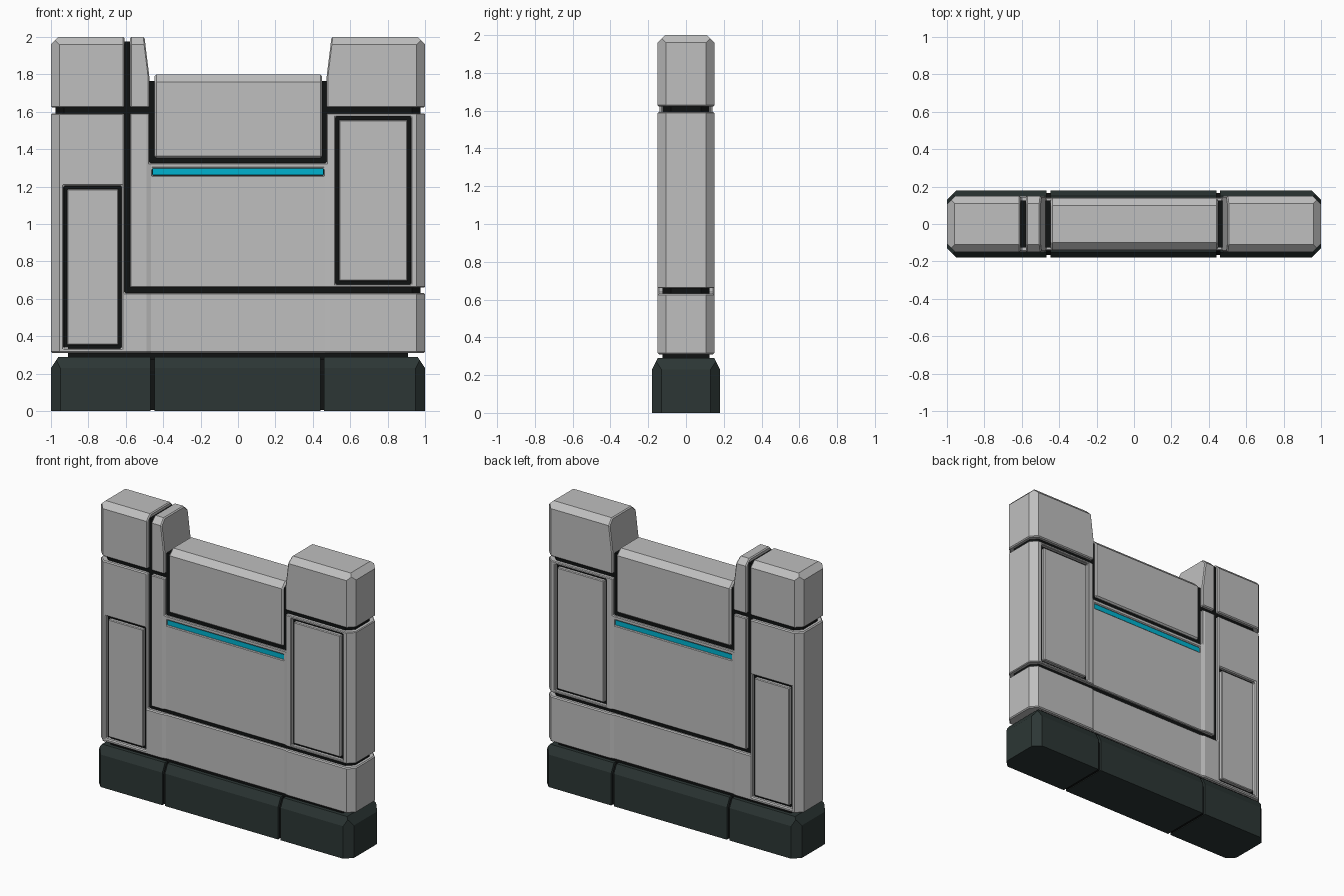
import bpy, bmesh
from mathutils import Vector

if "Cube" in bpy.data.objects:
    bpy.data.objects.remove(bpy.data.objects["Cube"])


def material(name, r, g, b):
    m = bpy.data.materials.new(name)
    m.use_nodes = True
    m.diffuse_color = (r, g, b, 1)
    m.node_tree.nodes["Principled BSDF"].inputs["Base Color"].default_value = (r, g, b, 1)
    return m


GREY = material("light grey", 0.52, 0.52, 0.52)
SLATE = material("dark slate", 0.025, 0.037, 0.035)
BLACK = material("seam black", 0.005, 0.006, 0.006)
CYAN = material("cyan", 0.0, 0.45, 0.63)


def rect(x0, x1, z0, z1):
    return [(x0, z0), (x1, z0), (x1, z1), (x0, z1)]


def corner_cuts(x, y, size):
    """Planes that chamfer the four upright corners."""
    return [((sx * x, sy * (y - size), 0), (sx, sy, 0)) for sx in (-1, 1) for sy in (-1, 1)]


def top_cuts(y, z, size, drop):
    """Planes that chamfer the long top edges."""
    return [((0, s * (y - size), z), (0, s * drop, size)) for s in (-1, 1)]


def end_cuts(z, size, drop):
    """Planes that chamfer the top edges at both outer ends."""
    return [((s * (1 - size), 0, z), (s * drop, 0, size)) for s in (-1, 1)]


def prism(name, outline, depth, mat, cuts=(), recess=False, bevel=0.0, holes=()):
    """Extrude an x-z outline to +-depth, then chamfer, recess, pierce and bevel it."""
    bm = bmesh.new()
    face = bm.faces.new([bm.verts.new((x, -depth, z)) for x, z in outline])
    ext = bmesh.ops.extrude_face_region(bm, geom=[face])["geom"]
    for v in ext:
        if isinstance(v, bmesh.types.BMVert):
            v.co.y = depth
    for point, normal in cuts:
        geom = bm.verts[:] + bm.edges[:] + bm.faces[:]
        res = bmesh.ops.bisect_plane(bm, geom=geom, plane_co=point, dist=1e-5,
                                     plane_no=Vector(normal).normalized(), clear_outer=True)
        edges = [e for e in res["geom_cut"] if isinstance(e, bmesh.types.BMEdge)]
        if edges:
            bmesh.ops.holes_fill(bm, edges=edges, sides=0)
    if recess:
        # the middle bay is set back slightly behind the towers
        for x in (-0.49, -0.465, 0.465, 0.49):
            geom = bm.verts[:] + bm.edges[:] + bm.faces[:]
            bmesh.ops.bisect_plane(bm, geom=geom, plane_co=(x, 0, 0), plane_no=(1, 0, 0), dist=1e-5)
        for v in bm.verts:
            v.co.y *= 1 - 0.06 * min(1, max(0, (0.49 - abs(v.co.x)) / 0.025))
    bmesh.ops.recalc_face_normals(bm, faces=bm.faces[:])
    mesh = bpy.data.meshes.new(name)
    bm.to_mesh(mesh)
    bm.free()
    mesh.materials.append(mat)
    ob = bpy.data.objects.new(name, mesh)
    bpy.context.collection.objects.link(ob)
    for hole in holes:
        cutter = prism("cutter", hole, 0.3, mat)
        mod = ob.modifiers.new("hole", "BOOLEAN")
        mod.object, mod.operation, mod.solver = cutter, "DIFFERENCE", "EXACT"
        bpy.context.view_layer.objects.active = ob
        bpy.ops.object.modifier_apply(modifier="hole")
        bpy.data.objects.remove(cutter)
    if bevel:
        mod = ob.modifiers.new("edge bevel", "BEVEL")
        mod.width, mod.segments = bevel, 1
        mod.limit_method, mod.angle_limit = "ANGLE", 1.05
    return ob


# Base plinth in three segments with dark seams
base_cuts = corner_cuts(1, 0.18, 0.05) + top_cuts(0.18, 0.29, 0.03, 0.06) + end_cuts(0.29, 0.04, 0.06)
for name, x0, x1 in (("base_right", -1, -0.467), ("base_middle", -0.447, 0.44), ("base_left", 0.46, 1)):
    prism(name, rect(x0, x1, 0, 0.29), 0.18, SLATE, base_cuts)
prism("base_core", rect(-0.6, 0.6, 0.005, 0.275), 0.165, BLACK, top_cuts(0.165, 0.275, 0.03, 0.06))

# Dark core showing through the seams
core = [(-0.91, 0.27), (0.91, 0.27), (0.91, 0.34), (0.975, 0.34), (0.975, 1.9), (0.53, 1.9),
        (0.53, 1.765), (-0.53, 1.765), (-0.53, 1.975), (-0.975, 1.975), (-0.975, 0.34), (-0.91, 0.34)]
prism("seam_core", core, 0.125, BLACK, corner_cuts(0.975, 0.125, 0.045))

# Wall body: an L-shaped outer shell and a U-shaped inner shell
body_cuts = corner_cuts(1, 0.15, 0.045)
right_hole = rect(-0.932, -0.622, 0.335, 1.204)
left_hole = rect(0.522, 0.925, 0.677, 1.574)
strip_hole = rect(-0.46, 0.46, 1.26, 1.298)
outer = [(-1, 0.31), (1, 0.31), (1, 0.632), (-0.607, 0.632), (-0.607, 1.592), (-1, 1.592)]
prism("outer_shell", outer, 0.15, GREY, body_cuts, True, 0.007, [right_hole])
inner = [(-0.577, 0.66), (1, 0.66), (1, 1.592), (0.473, 1.592), (0.473, 1.327),
         (-0.473, 1.327), (-0.473, 1.592), (-0.577, 1.592)]
prism("inner_shell", inner, 0.15, GREY, body_cuts, True, 0.007, [left_hole, strip_hole])

# Inset panels and light strip, visible on both faces
for name, hole in (("right_panel", right_hole), ("left_panel", left_hole)):
    (x0, z0), (x1, z1) = hole[0], hole[2]
    g = 0.018
    prism(name, rect(x0 + g, x1 - g, z0 + g, z1 - g), 0.15, GREY, bevel=0.005)
prism("light_strip", rect(-0.458, 0.458, 1.262, 1.296), 0.134, CYAN)

# Tower caps
cap_cuts = body_cuts + top_cuts(0.15, 2, 0.04, 0.04) + end_cuts(2, 0.04, 0.04)
prism("right_cap", rect(-1, -0.607, 1.622, 2), 0.15, GREY, cap_cuts, bevel=0.007)
sliver = [(-0.577, 1.622), (-0.473, 1.622), (-0.473, 1.78), (-0.5, 2), (-0.577, 2)]
prism("right_cap_inner", sliver, 0.15, GREY, cap_cuts, bevel=0.007)
cap = [(0.473, 1.622), (1, 1.622), (1, 2), (0.5, 2), (0.473, 1.78)]
prism("left_cap", cap, 0.15, GREY, cap_cuts, bevel=0.007)

# Middle block between the towers
prism("middle_block", rect(-0.447, 0.45, 1.353, 1.8), 0.14, GREY,
      top_cuts(0.14, 1.8, 0.04, 0.04), bevel=0.01)
